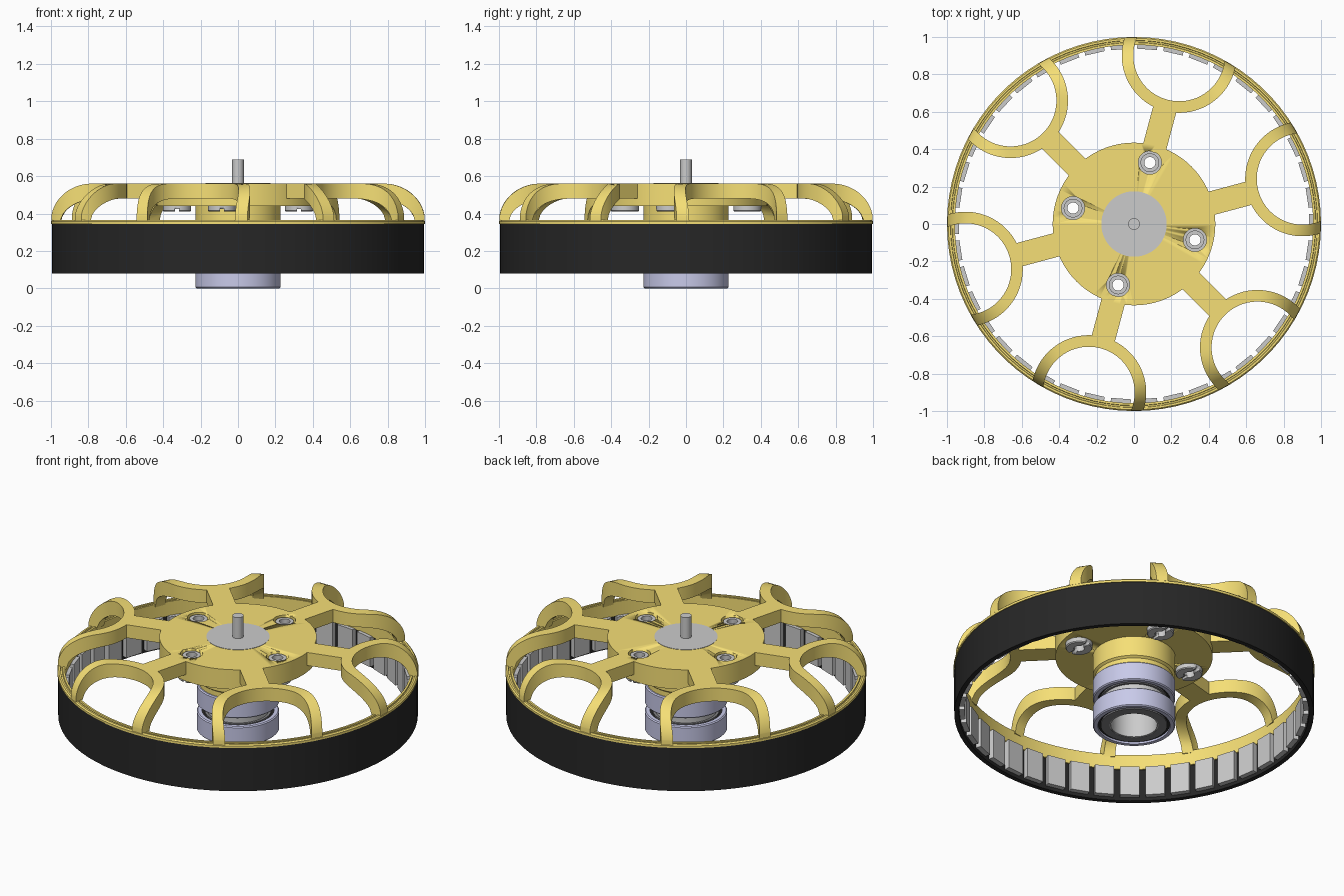
import bpy, bmesh
from math import pi, sin, cos, acos, sqrt, radians, hypot
from mathutils import Matrix, Vector

if "Cube" in bpy.data.objects:
    bpy.data.objects.remove(bpy.data.objects["Cube"])


def material(name, rgb):
    m = bpy.data.materials.new(name)
    m.diffuse_color = (*rgb, 1)
    m.use_nodes = True
    m.node_tree.nodes["Principled BSDF"].inputs["Base Color"].default_value = m.diffuse_color
    return m


GOLD = material("gold", (0.92, 0.74, 0.18))
BLACK = material("black", (0.02, 0.02, 0.02))
LILAC = material("lilac", (0.58, 0.59, 0.82))
DARK = material("dark_grey", (0.22, 0.22, 0.23))


def finish(name, bm, mat=None):
    bmesh.ops.remove_doubles(bm, verts=bm.verts, dist=1e-5)
    bmesh.ops.recalc_face_normals(bm, faces=bm.faces)
    me = bpy.data.meshes.new(name)
    bm.to_mesh(me)
    bm.free()
    me.shade_smooth()
    me.set_sharp_from_angle(angle=radians(30))
    ob = bpy.data.objects.new(name, me)
    bpy.context.collection.objects.link(ob)
    if mat:
        me.materials.append(mat)
    return ob


def lathe(name, profile, mat=None, n=64, at=(0, 0)):
    """Spin a closed (radius, z) profile around a vertical axis."""
    bm = bmesh.new()
    rings = [[bm.verts.new((at[0] + r * cos(2 * pi * i / n), at[1] + r * sin(2 * pi * i / n), z))
              for r, z in profile] for i in range(n)]
    k = len(profile)
    for i in range(n):
        a, b = rings[i], rings[(i + 1) % n]
        for j in range(k):
            j2 = (j + 1) % k
            if profile[j][0] == 0 and profile[j2][0] == 0:
                continue
            bm.faces.new((a[j], b[j], b[j2], a[j2]))
    bmesh.ops.dissolve_degenerate(bm, dist=1e-6, edges=bm.edges)
    return finish(name, bm, mat)


def box(name, size, centre, angle=0, mat=None):
    bm = bmesh.new()
    bmesh.ops.create_cube(bm, size=1, matrix=Matrix.Rotation(angle, 4, 'Z')
                          @ Matrix.Translation(centre) @ Matrix.Diagonal((*size, 1)))
    return finish(name, bm, mat)


def tube(r0, r1, z0, z1):
    return [(r0, z0), (r1, z0), (r1, z1), (r0, z1)]


def cut(ob, cutter):
    mod = ob.modifiers.new("cut", 'BOOLEAN')
    mod.operation = 'DIFFERENCE'
    mod.solver = 'EXACT'
    mod.object = cutter
    bpy.context.view_layer.update()
    ev = ob.evaluated_get(bpy.context.evaluated_depsgraph_get())
    me = bpy.data.meshes.new_from_object(ev)
    ob.modifiers.clear()
    ob.data = me
    bpy.data.objects.remove(cutter)


# Outer steel ring, gold rim and magnets
lathe("outer_ring", tube(0.968, 0.995, 0.08, 0.346), BLACK, 84)
lathe("rim", [(0.958, 0.275), (0.97, 0.275), (0.97, 0.345), (1.0, 0.345), (1.0, 0.358),
              (0.993, 0.365), (0.982, 0.365), (0.98, 0.357), (0.972, 0.357), (0.97, 0.365),
              (0.958, 0.365)], GOLD, 84)
for i in range(42):
    box("magnet", (0.03, 0.107, 0.18), (0.951, 0, 0.19), 2 * pi * i / 42)

# Hub plate with four holes, and the boss under it
hub = lathe("hub_plate", [(0, 0.44), (0.435, 0.44), (0.435, 0.56), (0, 0.56)], GOLD, 72)
for x, y in ((0.085, 0.328), (0.326, -0.085), (-0.085, -0.326), (-0.326, 0.085)):
    cut(hub, lathe("hole_cutter", [(0, 0.40), (0.062, 0.40), (0.062, 0.60), (0, 0.60)], n=32, at=(x, y)))
    # Slotted threaded insert
    ins = lathe("threaded_insert", [(0.03, 0.41), (0.07, 0.41), (0.075, 0.415), (0.075, 0.44),
                                    (0.05, 0.44), (0.05, 0.552), (0.03, 0.552)], n=32, at=(x, y))
    cut(ins, box("slot_cutter", (0.02, 0.2, 0.03), (x, y, 0.41)))
lathe("boss", [(0.172, 0.28), (0.215, 0.28), (0.215, 0.31), (0.228, 0.32), (0.228, 0.445),
               (0.172, 0.445)], GOLD)


# Shell heights of the arched legs at a given radius
def top_z(r):
    u = min(max((r - 0.78) / 0.22, 0), 1)
    return 0.36 + 0.20 * sqrt(1 - u * u)


def low_z(r):
    u = min(max((r - 0.74) / 0.21, 0), 1)
    return 0.35 + 0.13 * sqrt(1 - u * u)


# Spokes, each splitting into a round arch that bends down to the rim
C, N = 0.933, 56
for k in range(6):
    ang = radians(15 + 60 * k)
    box("spoke", (0.25, 0.128, 0.08), (0.522, 0, 0.52), ang, GOLD)
    bm = bmesh.new()
    rot = Matrix.Rotation(ang, 4, 'Z')
    rows = []
    for i in range(N + 1):
        s = sin(-pi / 2 + pi * i / N)
        pts = []
        for rho in (0.245, 0.307):
            end = acos((0.998 ** 2 - C * C - rho * rho) / (2 * C * rho))
            a = pi + (pi - end) * s
            x, y = C + rho * cos(a), rho * sin(a)
            r = hypot(x, y)
            pts += [Vector((x, y, low_z(r))), Vector((x, y, top_z(r)))]
        rows.append([bm.verts.new(rot @ pts[j]) for j in (0, 1, 3, 2)])
    for a, b in zip(rows, rows[1:]):
        for j in range(4):
            bm.faces.new((a[j], b[j], b[(j + 1) % 4], a[(j + 1) % 4]))
    bm.faces.new(rows[0])
    bm.faces.new(rows[-1])
    finish("arch_leg", bm, GOLD)

# Hollow core with flush top disc, and the thin shaft
lathe("core", [(0.128, 0.004), (0.14, 0.004), (0.14, 0.11), (0.17, 0.11), (0.17, 0.16),
               (0.172, 0.17), (0.175, 0.562), (0, 0.562), (0, 0.50), (0.128, 0.50)])
lathe("shaft", [(0, 0.55), (0.031, 0.55), (0.031, 0.69), (0, 0.69)], n=32)

# Two ball bearings: outer race, seal and inner race
for z in (0.0, 0.165):
    t = z + 0.115
    lathe("bearing_outer_race", [(0.2, z), (0.222, z), (0.228, z + 0.006), (0.228, t - 0.006),
                                 (0.222, t), (0.2, t)], LILAC)
    lathe("bearing_seal", tube(0.18, 0.201, z + 0.012, t - 0.012), BLACK)
    lathe("bearing_inner_race", tube(0.135, 0.184, z + 0.003, t - 0.003), DARK)
